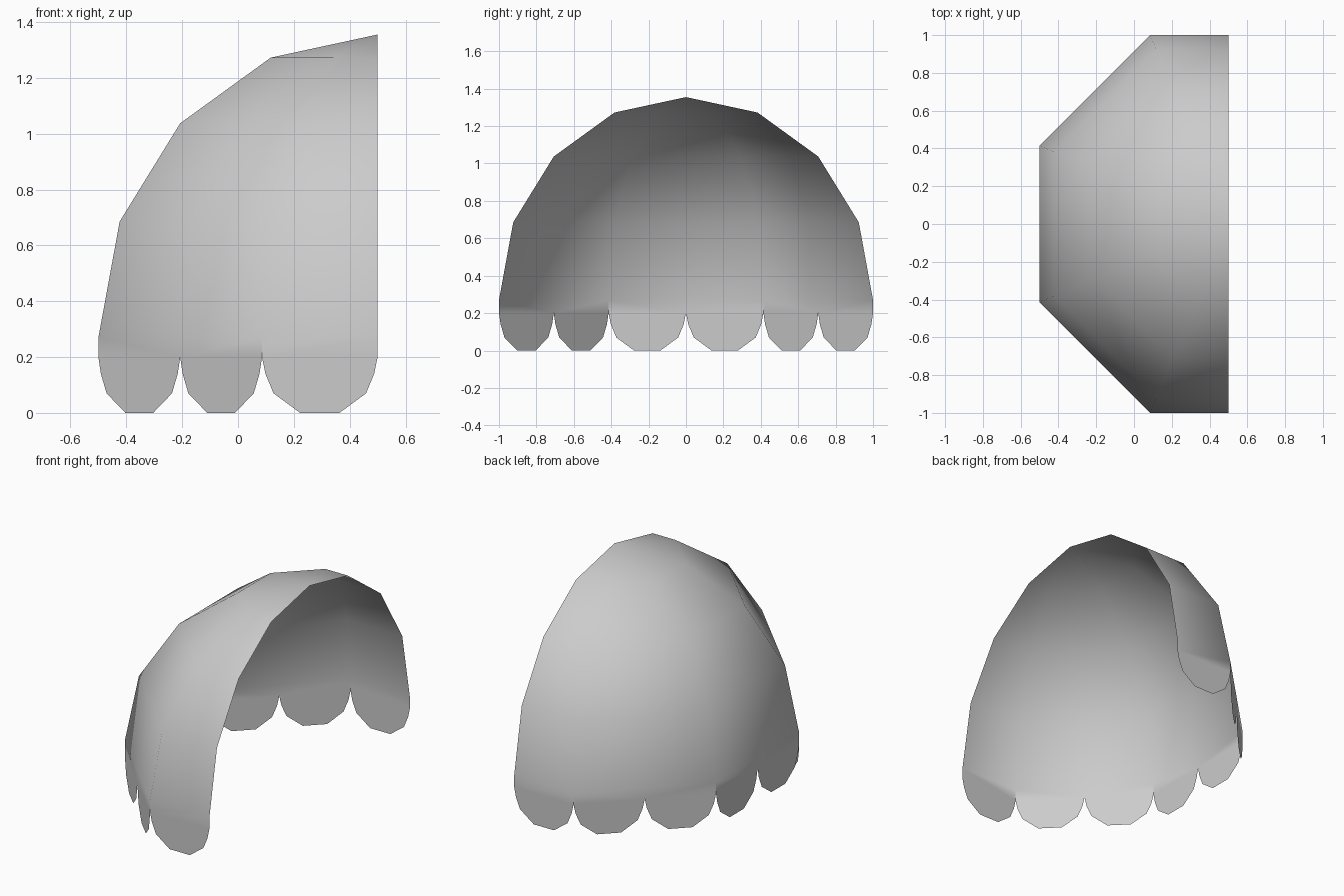
import bpy, bmesh
from math import sin, cos, tan, radians
from mathutils import Vector

cube = bpy.data.objects.get("Cube")
if cube:
    bpy.data.objects.remove(cube, do_unlink=True)

# Single fabric colour
fabric = bpy.data.materials.new("grey_fabric")
fabric.use_nodes = True
colour = (0.6, 0.6, 0.6, 1)
fabric.diffuse_color = colour
fabric.node_tree.nodes["Principled BSDF"].inputs["Base Color"].default_value = colour

HEM, EAVE, TOP, WALL_X = 0.2, 0.27, 1.355, 0.5
t = tan(radians(22.5))
# Half octagon plan, running from the front wall edge round to the back one
plan = [(0, -1), (-t, -1), (-1, -t), (-1, t), (-t, 1), (0, 1)]
# Half outline of one scallop: fraction of its width, height
lobe = [(0.03, 0.14), (0.1, 0.07), (0.33, 0.0)]
lobe += [(1 - f, z) for f, z in reversed(lobe)]

bm = bmesh.new()


def ring(radius, z):
    return [bm.verts.new((WALL_X + x * radius, y * radius, z)) for x, y in plan]


# Domed canopy
rings = []
for step in range(4):
    a = radians(22.5 * step)
    rings.append(ring(cos(a), EAVE + (TOP - EAVE) * sin(a)))
apex = bm.verts.new((WALL_X, 0, TOP))
sides = range(len(plan) - 1)
for low, high in zip(rings, rings[1:]):
    for i in sides:
        bm.faces.new((low[i + 1], low[i], high[i], high[i + 1]))
for i in sides:
    bm.faces.new((rings[-1][i + 1], rings[-1][i], apex))

# Flat scalloped valance hanging from each side of the eave
for i in sides:
    start, end = rings[0][i + 1], rings[0][i]
    count = 1 if i in (0, len(plan) - 2) else 2

    def point(f, z):
        p = start.co.lerp(end.co, f)
        return bm.verts.new(Vector((p.x, p.y, z)))

    hem = [point(k / count, HEM) for k in range(count + 1)]
    bm.faces.new(hem + [end, start])
    for k in range(count):
        drop = [point((k + f) / count, z) for f, z in lobe]
        bm.faces.new([hem[k]] + drop + [hem[k + 1]])

for face in bm.faces:
    face.smooth = True
mesh = bpy.data.meshes.new("awning_canopy")
bm.to_mesh(mesh)
bm.free()
mesh.materials.append(fabric)
canopy = bpy.data.objects.new("awning_canopy", mesh)
bpy.context.collection.objects.link(canopy)
